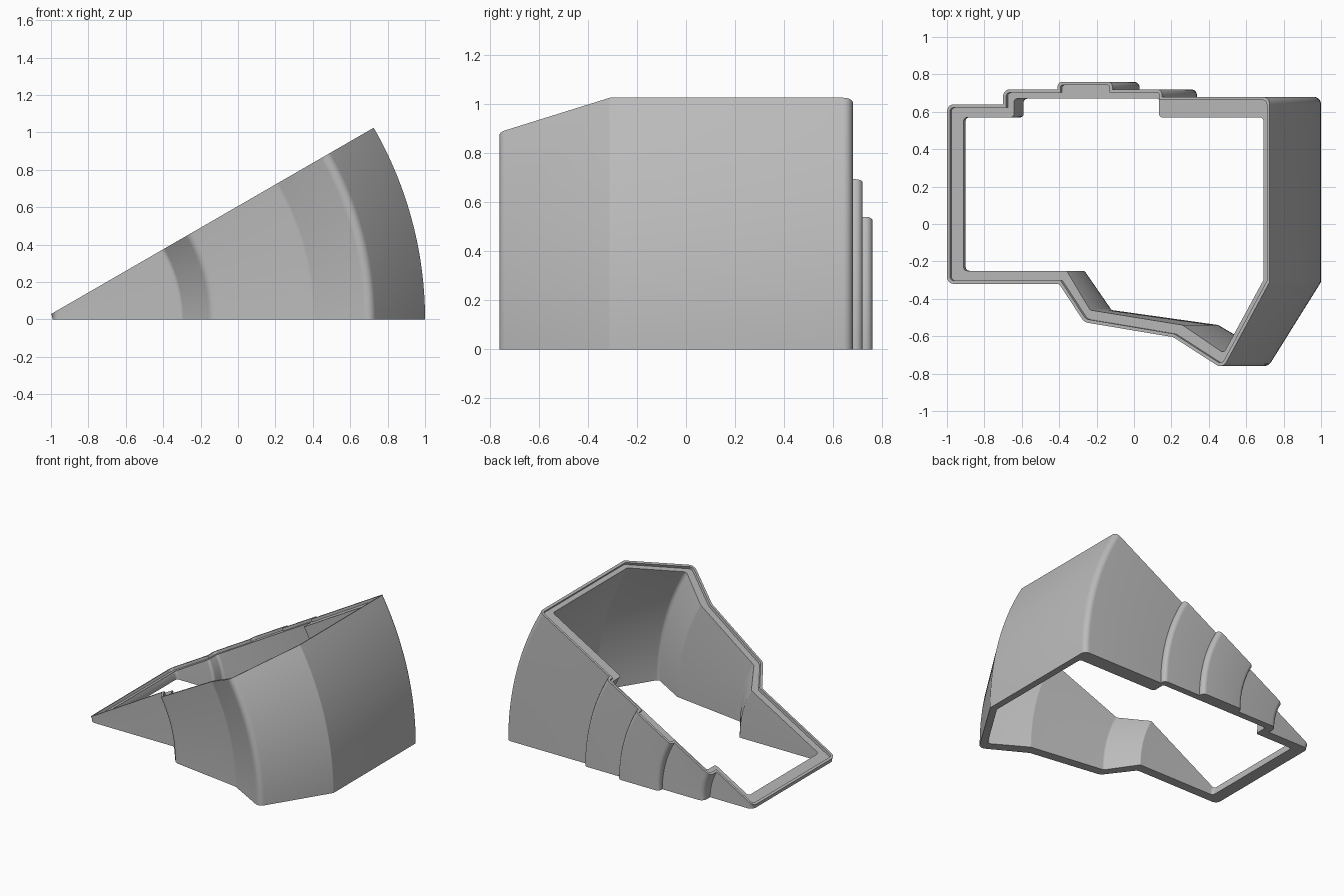
import bpy, bmesh, math
from mathutils import Vector

cube = bpy.data.objects.get("Cube")
if cube:
    bpy.data.objects.remove(cube, do_unlink=True)

AXIS_X = -1.05                # pivot line, parallel to y, at z = 0
SWEEP = math.radians(30)
STEPS = 28
LIP = 0.018                   # width of the raised rim
RECESS = 0.02                 # drop from the rim to the ledge inside it

# Cross-sections, anticlockwise: distance from pivot, y, corner radius
OUTER = [(0.058, -0.32, 0.04), (0.75, -0.32, 0.03), (0.905, -0.525, 0.06),
         (1.455, -0.605, 0.05), (1.76, -0.775, 0.045), (2.05, -0.31, 0.01),
         (2.05, 0.68, 0.04), (1.386, 0.68, 0), (1.386, 0.72, 0.03),
         (1.08, 0.72, 0), (1.08, 0.76, 0.03), (0.74, 0.76, 0.03),
         (0.74, 0.72, 0), (0.404, 0.72, 0.04), (0.404, 0.64, 0),
         (0.058, 0.64, 0.04)]
INNER = [(0.15, -0.25, 0.02), (0.785, -0.25, 0.01), (0.93, -0.46, 0.02),
         (1.5, -0.54, 0.02), (1.755, -0.69, 0.02), (2.0, -0.3, 0.01),
         (2.0, 0.57, 0.02), (1.355, 0.57, 0.02), (1.355, 0.67, 0.01),
         (0.46, 0.67, 0.02), (0.46, 0.57, 0.02), (0.15, 0.57, 0.02)]


def corners(points):
    """Each corner with the unit directions of its two edges."""
    vs = [Vector(p[:2]) for p in points]
    for i, v in enumerate(vs):
        yield (v, (v - vs[i - 1]).normalized(),
               (vs[(i + 1) % len(vs)] - v).normalized(), points[i][2])


def inset(points, d):
    result = []
    for v, a, b, r in corners(points):
        na, nb = Vector((-a.y, a.x)), Vector((-b.y, b.x))
        q = v + (na + nb) * (d / (1 + na.dot(nb)))
        result.append((q.x, q.y, max(r - d, 0)))
    return result


def rounded(points, seg=6):
    loop = []
    for v, a, b, r in corners(points):
        if r < 0.001:
            loop.append(v)
            continue
        turn = a.angle(b)
        cut = r * math.tan(turn / 2)
        start, end = v - a * cut, v + b * cut
        centre = v + (b - a).normalized() * (r / math.cos(turn / 2))
        for k in range(seg + 1):
            # spherical blend of the two radii gives an even arc
            t = k / seg
            p = ((start - centre) * math.sin((1 - t) * turn)
                 + (end - centre) * math.sin(t * turn)) / math.sin(turn)
            loop.append(centre + p)
    return loop


bm = bmesh.new()


def ring(loop, t, drop):
    """Loop turned about the pivot; t = 1 lies on the cut plane lowered by drop."""
    verts = []
    for p in loop:
        ang = t * (SWEEP - math.asin(drop / p.x))
        verts.append(bm.verts.new((AXIS_X + p.x * math.cos(ang), p.y,
                                   p.x * math.sin(ang))))
    return verts


def bridge(a, b):
    n = len(a)
    for i in range(n):
        j = (i + 1) % n
        bm.faces.new((a[i], a[j], b[j], b[i]))


def swept_wall(loop, drop):
    rings = [ring(loop, k / STEPS, drop) for k in range(STEPS + 1)]
    for a, b in zip(rings, rings[1:]):
        bridge(a, b)
    return rings[0], rings[-1]


def fill_between(a, b, normal):
    edges = []
    for loop in (a, b):
        for i, v in enumerate(loop):
            w = loop[(i + 1) % len(loop)]
            edges.append(bm.edges.get((v, w)) or bm.edges.new((v, w)))
    bmesh.ops.triangle_fill(bm, use_beauty=True, edges=edges, normal=normal)


# Outer and inner walls
outer_base, outer_top = swept_wall(rounded(OUTER), 0)
inner_base, inner_top = swept_wall(rounded(INNER), RECESS)

# Raised rim and recessed ledge on the slanted cut
lip_loop = rounded(inset(OUTER, LIP))
lip_top, lip_low = ring(lip_loop, 1, 0), ring(lip_loop, 1, RECESS)
bridge(lip_top, lip_low)
cut_normal = (-math.sin(SWEEP), 0, math.cos(SWEEP))
fill_between(outer_top, lip_top, cut_normal)
fill_between(lip_low, inner_top, cut_normal)

# Flat underside
fill_between(outer_base, inner_base, (0, 0, -1))

bmesh.ops.recalc_face_normals(bm, faces=bm.faces[:])
mesh = bpy.data.meshes.new("curved_housing")
bm.to_mesh(mesh)
bm.free()
housing = bpy.data.objects.new("curved_housing", mesh)
bpy.context.collection.objects.link(housing)

# Plain grey
grey = bpy.data.materials.new("plain_grey")
grey.use_nodes = True
colour = (0.5, 0.5, 0.5, 1)
grey.diffuse_color = colour
grey.node_tree.nodes["Principled BSDF"].inputs["Base Color"].default_value = colour
mesh.materials.append(grey)

bpy.ops.object.select_all(action="DESELECT")
housing.select_set(True)
bpy.context.view_layer.objects.active = housing
bpy.ops.object.shade_smooth_by_angle(angle=math.radians(30))
